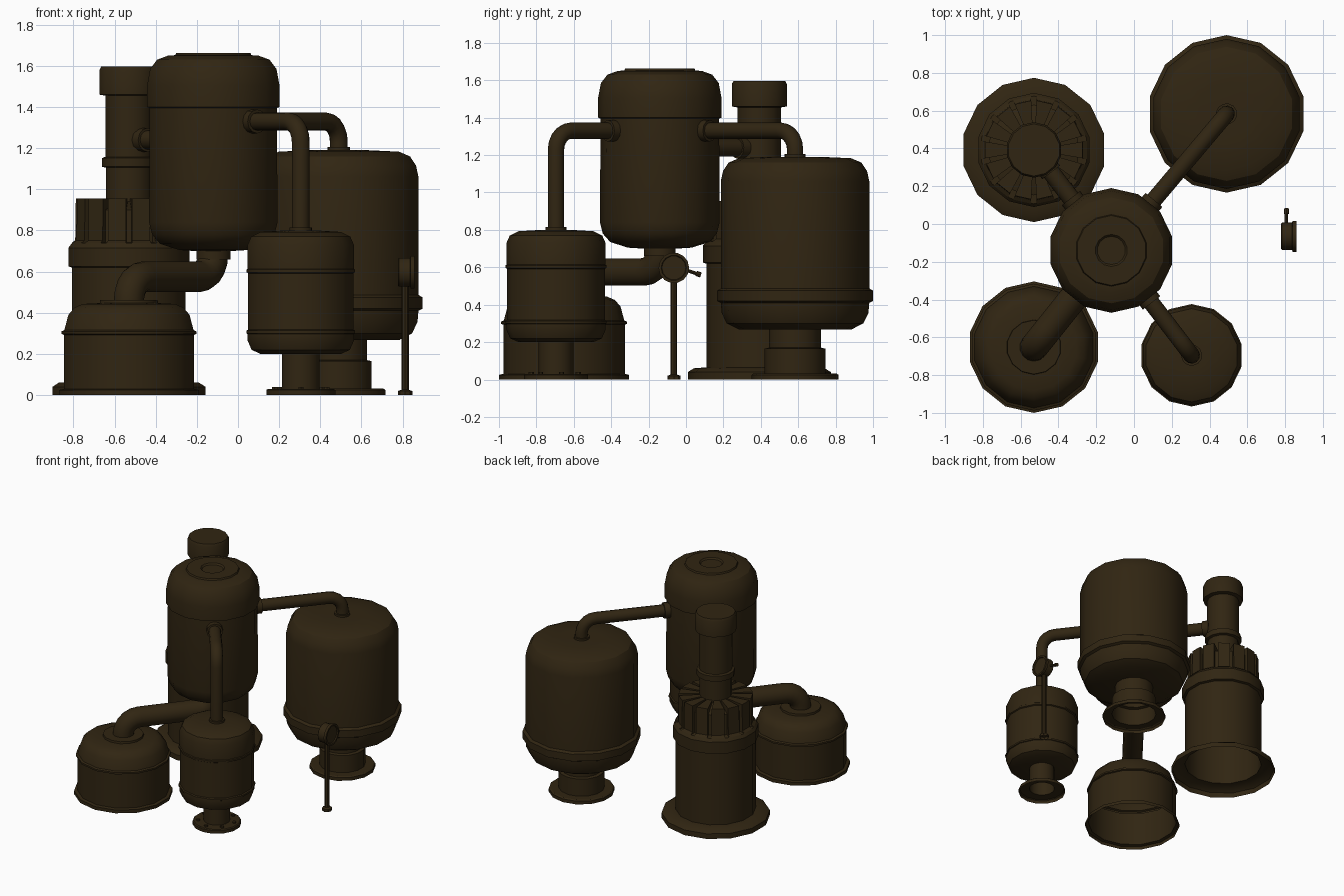
import bpy, bmesh, math
from mathutils import Vector, Matrix

if "Cube" in bpy.data.objects:
    bpy.data.objects.remove(bpy.data.objects["Cube"])

N = 14
mat = bpy.data.materials.new("dark_bronze")
mat.diffuse_color = (0.03, 0.0185, 0.006, 1)
mat.use_nodes = True
mat.node_tree.nodes["Principled BSDF"].inputs["Base Color"].default_value = mat.diffuse_color


def finish(bm, name, fix=True):
    if fix:
        bmesh.ops.recalc_face_normals(bm, faces=bm.faces[:])
    me = bpy.data.meshes.new(name)
    bm.to_mesh(me)
    bm.free()
    me.materials.append(mat)
    ob = bpy.data.objects.new(name, me)
    bpy.context.collection.objects.link(ob)
    bpy.ops.object.select_all(action='DESELECT')
    ob.select_set(True)
    bpy.context.view_layer.objects.active = ob
    bpy.ops.object.shade_smooth_by_angle(angle=math.radians(32))
    return ob


def bridge(bm, rings):
    """Skin consecutive vertex rings with quads."""
    for a, b in zip(rings, rings[1:]):
        k = len(a)
        for i in range(k):
            bm.faces.new((a[i], a[(i + 1) % k], b[(i + 1) % k], b[i]))


def lathe(name, xy, prof, n=N, cap_bottom=False, rot=None):
    """Revolve (radius, z) points, bottom to top; the top is always capped."""
    bm = bmesh.new()
    rings = []
    for r, z in prof:
        rings.append([bm.verts.new((r * math.sin(2 * math.pi * i / n),
                                    -r * math.cos(2 * math.pi * i / n), z)) for i in range(n)])
    bridge(bm, rings)
    bm.faces.new(rings[-1])
    if cap_bottom:
        bm.faces.new(rings[0][::-1])
    if rot:
        bm.transform(rot)
    bm.transform(Matrix.Translation((xy[0], xy[1], xy[2] if len(xy) > 2 else 0)))
    return finish(bm, name, False)


def rounded(pts, rad, steps=5):
    """Round the right-angle corners of a path."""
    pts = [Vector(p) for p in pts]
    out = [pts[0]]
    for p, c, q in zip(pts, pts[1:], pts[2:]):
        a, b = (p - c).normalized(), (q - c).normalized()
        for i in range(steps + 1):
            t = math.pi / 2 * i / steps
            out.append(c + rad * (a + b) - rad * (b * math.cos(t) + a * math.sin(t)))
    return out + [pts[-1]]


def tube(name, path, r, side, n=12):
    """Sweep a circle along a path lying in the plane normal to side."""
    bm = bmesh.new()
    path = [Vector(p) for p in path]
    side = Vector(side).normalized()
    rings = []
    for i, p in enumerate(path):
        t = (path[min(i + 1, len(path) - 1)] - path[max(i - 1, 0)]).normalized()
        u = t.cross(side).normalized()
        rings.append([bm.verts.new(p + r * (math.cos(2 * math.pi * k / n) * side +
                                            math.sin(2 * math.pi * k / n) * u)) for k in range(n)])
    bridge(bm, rings)
    bm.faces.new(rings[0])
    bm.faces.new(rings[-1])
    return finish(bm, name)


def bolts(name, c, rad, z, count):
    for i in range(count):
        a = 2 * math.pi * (i + 0.5) / count
        lathe(name, (c[0] + rad * math.sin(a), c[1] + rad * math.cos(a)),
              [(.014, z), (.014, z + .01)], 6)


HUB, BIG, SMALL = (-.12, -.14), (.49, .583), (.305, -.695)
DOME, STACK = (-.53, -.652), (-.53, .392)

# Raised central vessel
lathe("central_vessel", HUB, [
    (.09, .70), (.17, .705), (.265, .735), (.305, .78), (.32, .84), (.317, 1.395),
    (.33, 1.40), (.33, 1.505), (.315, 1.585), (.28, 1.63), (.225, 1.65), (.19, 1.652),
    (.185, 1.663), (.085, 1.663), (.075, 1.652)], cap_bottom=True)
lathe("central_outlet_collar", HUB, [(.085, .66), (.085, .71)], cap_bottom=True)

# Large tank on a stepped open pedestal
lathe("large_tank", BIG, [
    (.30, .267), (.365, .30), (.392, .355), (.397, .41), (.417, .42), (.417, .475), (.397, .487),
    (.397, 1.06), (.385, 1.115), (.355, 1.16), (.30, 1.183), (.15, 1.19)], cap_bottom=True)
lathe("large_tank_pedestal", BIG, [
    (.232, 0), (.232, .025), (.222, .032), (.163, .032), (.163, .165), (.14, .17), (.14, .27)])

# Small tank with two seams and a pedestal
lathe("small_tank", SMALL, [
    (.20, .2), (.245, .22), (.265, .265), (.265, .297), (.271, .30), (.271, .313), (.262, .318),
    (.262, .592), (.271, .597), (.271, .61), (.265, .614), (.265, .73), (.247, .77), (.20, .793),
    (.08, .80)], cap_bottom=True)
lathe("small_tank_pedestal", SMALL, [(.172, 0), (.172, .024), (.165, .03), (.093, .03), (.093, .21)])
bolts("small_flange_bolt", SMALL, .132, .03, 7)

# Domed floor tank
lathe("domed_tank", DOME, [
    (.348, 0), (.348, .025), (.325, .03), (.325, .293), (.336, .297), (.336, .31), (.322, .316),
    (.302, .39), (.272, .425), (.23, .443), (.145, .447), (.143, .462)])

# Stack tower: base, ribbed crown, chimney
lathe("stack_base", STACK, [
    (.382, 0), (.382, .04), (.35, .06), (.283, .065), (.283, .62), (.302, .625), (.302, .715),
    (.285, .738), (.24, .742), (.24, .90), (.115, .94)])
bm = bmesh.new()
for i in range(N):
    mid = 2 * math.pi * (i + .5) / N
    rings = []
    for z, ri, ro in ((.738, .2, .285), (.752, .2, .265), (.955, .11, .262)):
        rings.append([bm.verts.new((STACK[0] + r * math.sin(mid + s), STACK[1] + r * math.cos(mid + s), z))
                      for r, s in ((ri, -.17), (ro, -.17), (ro, .17), (ri, .17))])
    bridge(bm, rings)
    bm.faces.new(rings[0])
    bm.faces.new(rings[-1])
finish(bm, "stack_crown_ribs")
lathe("chimney", STACK, [
    (.115, .92), (.115, 1.105), (.135, 1.11), (.135, 1.152), (.117, 1.158), (.117, 1.455),
    (.147, 1.46), (.147, 1.58), (.138, 1.597)])


# Pipes linking the central vessel to its neighbours
def link(name, target, z, ends, r, rad, start=.28):
    h, t = Vector(HUB), Vector(target)
    d = (t - h).normalized()
    side = (-d.y, d.x, 0)
    on = lambda k, zz: Vector((h.x + d.x * k, h.y + d.y * k, zz))
    L = (t - h).length
    if ends is None:                       # straight horizontal pipe
        pts = [on(start, z), on(L - .05, z)]
        tube(name + "_end_collar", [on(L - .15, z), on(L - .1, z)], r + .012, side)
    else:
        pts = rounded([on(start, z), on(L, z), on(L, ends)], rad)
        tube(name + "_end_collar", [on(L, ends - .01), on(L, ends + .015)], r + .012, side)
    tube(name, pts, r, side)
    tube(name + "_wall_collar", [on(start, z), on(.35, z)], r + .014, side)


link("large_tank_pipe", BIG, 1.33, 1.19, .044, .1)
link("small_tank_pipe", SMALL, 1.33, .80, .044, .1)
link("chimney_pipe", STACK, 1.24, None, .047, 0)

d = (Vector(DOME) - Vector(HUB)).normalized()
tube("bottom_drain_pipe", rounded([(*HUB, .72), (*HUB, .575), (*DOME, .575), (*DOME, .45)], .115),
     .075, (-d.y, d.x, 0), N)

# Gauge on a post with a side lever
P = (.812, -.065)
lathe("gauge_post_foot", P, [(.035, 0), (.035, .02), (.018, .026)], 8)
lathe("gauge_post", P, [(.018, .02), (.018, .54)], 8)
lathe("gauge_head", (.777, P[1], .597), [
    (.066, 0), (.072, .006), (.072, .06), (.082, .062), (.082, .082), (.068, .082), (.064, .074)],
    cap_bottom=True, rot=Matrix.Rotation(math.pi / 2, 4, 'Y'))
tube("gauge_lever", [(.807, 0, .585), (.807, .07, .562)], .009, (1, 0, 0), 8)
tube("gauge_lever_knob", [(.807, .055, .567), (.807, .08, .559)], .014, (1, 0, 0), 8)
